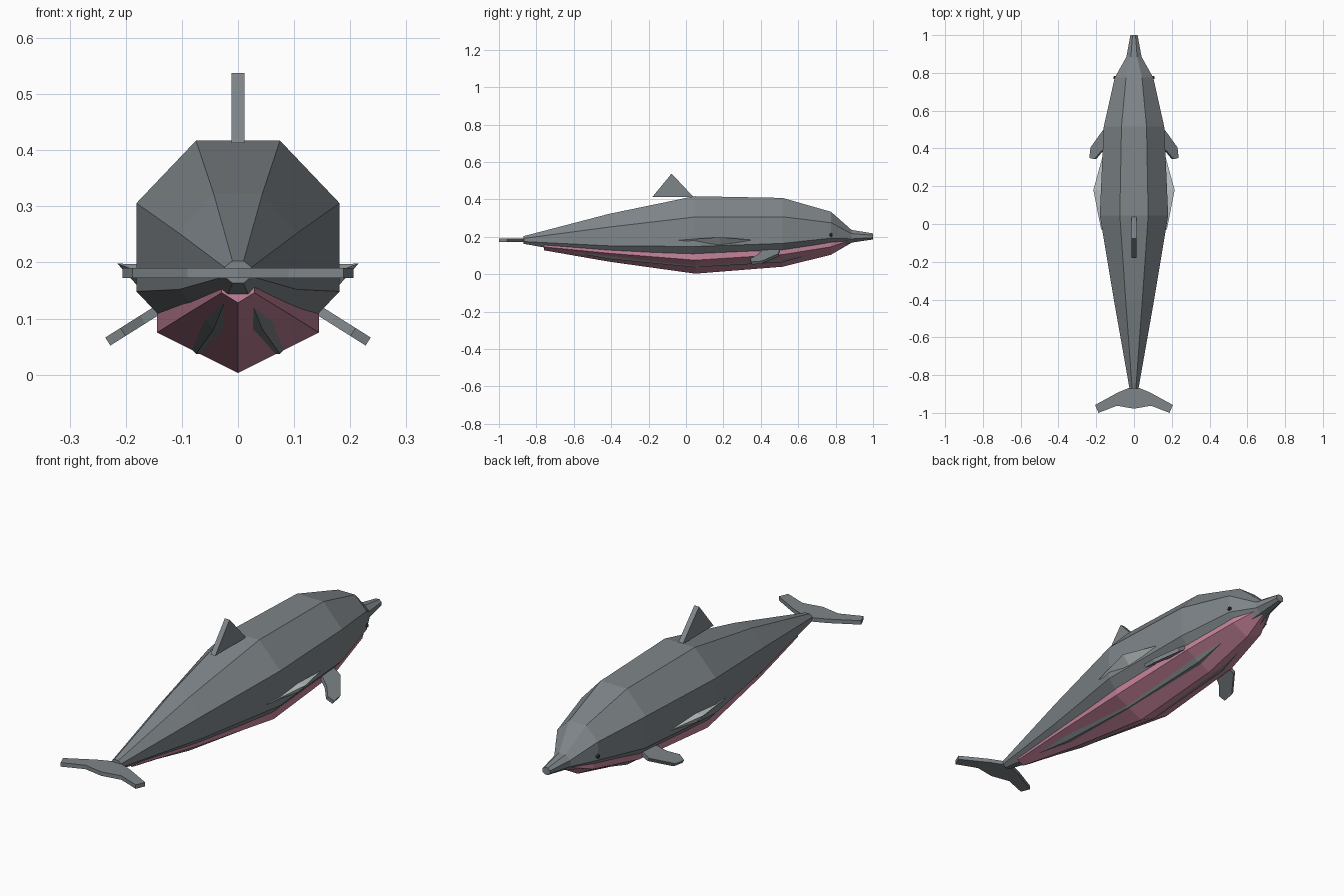
import bpy, bmesh, math
from mathutils import Vector

if "Cube" in bpy.data.objects:
    bpy.data.objects.remove(bpy.data.objects["Cube"])


def material(name, rgb):
    m = bpy.data.materials.new(name)
    m.diffuse_color = (*rgb, 1)
    m.use_nodes = True
    m.node_tree.nodes["Principled BSDF"].inputs["Base Color"].default_value = m.diffuse_color
    return m


GREY = material("slate_grey", (0.21, 0.235, 0.25))
PINK = material("belly_pink", (0.56, 0.23, 0.32))
LIGHT = material("light_grey", (0.50, 0.54, 0.54))
DARK = material("eye_dark", (0.04, 0.045, 0.05))


def finish(name, bm, mat):
    bmesh.ops.recalc_face_normals(bm, faces=bm.faces)
    me = bpy.data.meshes.new(name)
    bm.to_mesh(me)
    bm.free()
    me.materials.append(mat)
    ob = bpy.data.objects.new(name, me)
    bpy.context.collection.objects.link(ob)
    return ob


def loft(name, stations, sides, mat):
    """Skin polygon rings; each station is (y, half width, centre z, z radius)."""
    bm = bmesh.new()
    rings = []
    step = 2 * math.pi / sides
    for y, w, cz, rz in stations:
        rx = w / math.cos(step / 2 if sides == 8 else math.pi / 6)
        rings.append([bm.verts.new((rx * math.cos(step * (k + 0.5)), y,
                                    cz + rz * math.sin(step * (k + 0.5))))
                      for k in range(sides)])
    for a, b in zip(rings, rings[1:]):
        for k in range(sides):
            n = (k + 1) % sides
            bm.faces.new((a[k], a[n], b[n], b[k]))
    bm.faces.new(rings[0])
    bm.faces.new(rings[-1])
    return finish(name, bm, mat)


def plate(name, outline, offset, mat):
    """Extrude a flat outline both ways by the offset vector."""
    bm = bmesh.new()
    off = Vector(offset)
    f = bm.faces.new([bm.verts.new(Vector(p) - off) for p in outline])
    ext = bmesh.ops.extrude_face_region(bm, geom=[f])
    verts = [v for v in ext["geom"] if isinstance(v, bmesh.types.BMVert)]
    bmesh.ops.translate(bm, verts=verts, vec=off * 2)
    return finish(name, bm, mat)


# Eight-sided body with beak: y, half width, centre z, half height
R = 1 / math.cos(math.pi / 8)
body = [(-0.87, 0.024, 0.183, 0.020), (-0.41, 0.105, 0.202, 0.121),
        (0.045, 0.181, 0.227, 0.190), (0.516, 0.160, 0.236, 0.172),
        (0.775, 0.102, 0.234, 0.100), (0.885, 0.040, 0.203, 0.034),
        (1.0, 0.019, 0.202, 0.016)]
loft("body", [(y, w, c, h * R) for y, w, c, h in body], 8, GREY)

# Six-sided belly keel: y, half width, bottom z, z radius
belly = [(-0.76, 0.029, 0.128, 0.036), (-0.41, 0.085, 0.067, 0.090),
         (0.05, 0.144, 0.003, 0.144), (0.516, 0.128, 0.040, 0.130),
         (0.775, 0.080, 0.104, 0.085), (0.885, 0.030, 0.168, 0.030)]
loft("belly", [(y, w, b + r, r) for y, w, b, r in belly], 6, PINK)

# Dorsal fin
plate("dorsal_fin", [(0, -0.18, 0.413), (0, -0.077, 0.538), (0, 0.04, 0.413)],
      (0.012, 0, 0), GREY)

# Tail fluke
half = [(0.02, -0.865), (0.085, -0.892), (0.206, -0.958), (0.188, -1.0), (0.09, -0.962)]
fluke = half + [(0, -0.978)] + [(-x, y) for x, y in reversed(half)]
plate("tail_fluke", [(x, y, 0.181) for x, y in fluke], (0, 0, 0.009), GREY)

for side, s in (("left", -1), ("right", 1)):
    # Pectoral fin, sloping down and outwards
    fin = [(0.11, 0.50), (0.16, 0.497), (0.226, 0.405), (0.232, 0.35),
           (0.205, 0.343), (0.17, 0.385), (0.11, 0.42)]
    plate(side + "_pectoral_fin",
          [(s * x, y, 0.117 - 0.63 * (x - 0.14)) for x, y in fin],
          (s * 0.0045, 0, 0.0072), GREY)

    # Pale diamond flank patch
    bm = bmesh.new()
    for x, y, z in [(0.172, -0.04, 0.182), (0.163, 0.37, 0.182), (0.215, 0.18, 0.198),
                    (0.178, 0.18, 0.157), (0.155, 0.18, 0.196)]:
        bm.verts.new((s * x, y, z))
    bmesh.ops.convex_hull(bm, input=bm.verts[:])
    finish(side + "_flank_patch", bm, LIGHT)

    # Eye
    bm = bmesh.new()
    bmesh.ops.create_icosphere(bm, subdivisions=1, radius=0.011)
    bmesh.ops.translate(bm, verts=bm.verts, vec=(s * 0.1, 0.775, 0.21))
    finish(side + "_eye", bm, DARK)
